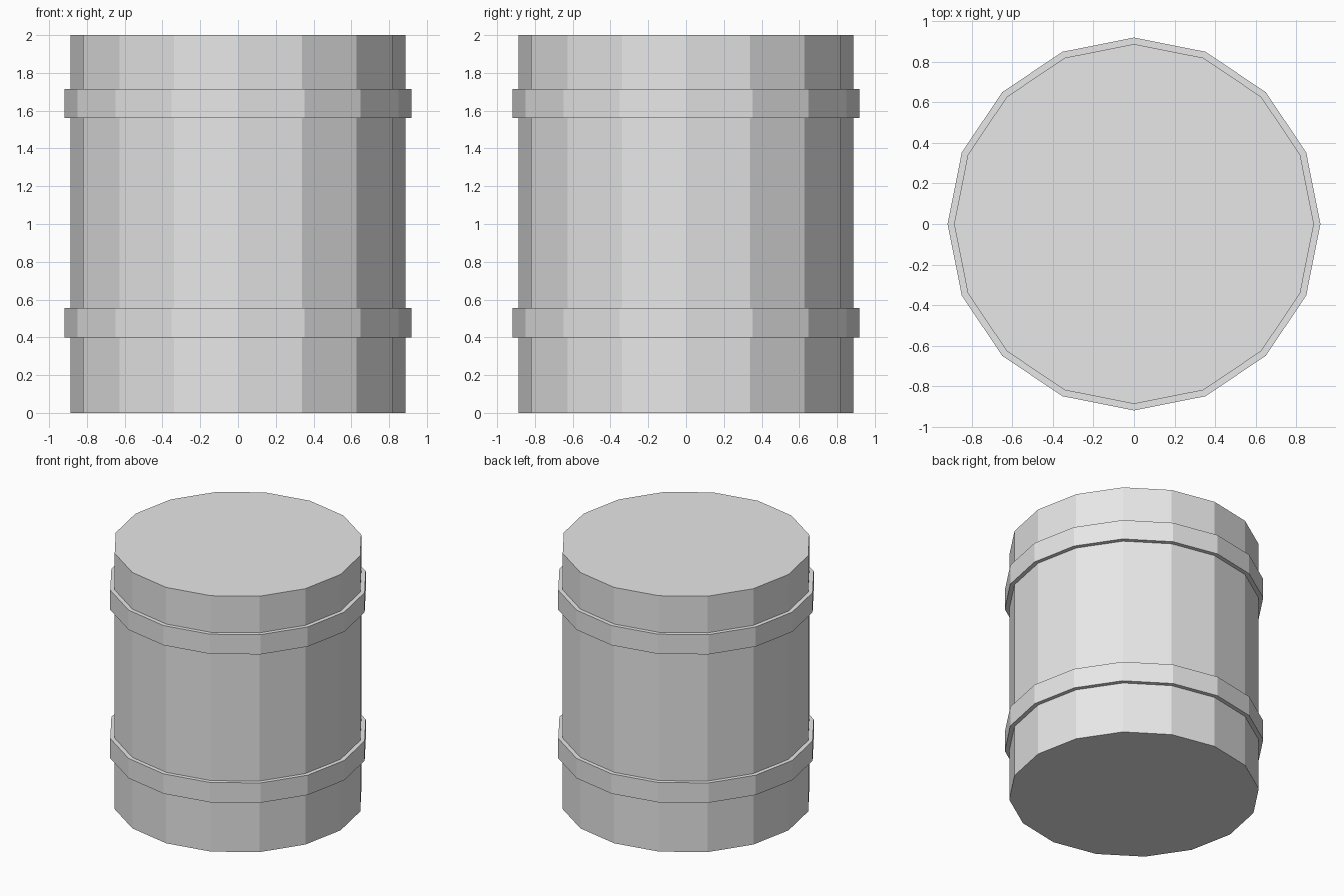
import bpy, bmesh, math

if "Cube" in bpy.data.objects:
    bpy.data.objects.remove(bpy.data.objects["Cube"])

SIDES = 16

grey = bpy.data.materials.new("light_grey")
grey.diffuse_color = (0.8, 0.8, 0.8, 1)
grey.use_nodes = True
grey.node_tree.nodes["Principled BSDF"].inputs["Base Color"].default_value = grey.diffuse_color


def make_object(name, bm):
    bmesh.ops.recalc_face_normals(bm, faces=bm.faces)
    mesh = bpy.data.meshes.new(name)
    bm.to_mesh(mesh)
    bm.free()
    mesh.materials.append(grey)
    obj = bpy.data.objects.new(name, mesh)
    bpy.context.collection.objects.link(obj)
    return obj


def circle(bm, radius, z):
    return [bm.verts.new((radius * math.cos(2 * math.pi * i / SIDES),
                          radius * math.sin(2 * math.pi * i / SIDES), z))
            for i in range(SIDES)]


def bridge(bm, a, b):
    for i in range(SIDES):
        j = (i + 1) % SIDES
        bm.faces.new((a[i], a[j], b[j], b[i]))


# Barrel body: closed flat-sided drum
bm = bmesh.new()
bottom, top = circle(bm, 0.887, 0), circle(bm, 0.887, 2)
bridge(bm, bottom, top)
bm.faces.new(bottom)
bm.faces.new(top)
make_object("barrel_body", bm)

# Raised hoops: rectangular section swept around the drum
for name, z0, z1 in (("lower_hoop", 0.40, 0.555), ("upper_hoop", 1.56, 1.714)):
    bm = bmesh.new()
    rings = [circle(bm, r, z) for r, z in
             ((0.88, z0), (0.919, z0), (0.919, z1), (0.88, z1))]
    for k in range(4):
        bridge(bm, rings[k], rings[(k + 1) % 4])
    make_object(name, bm)
